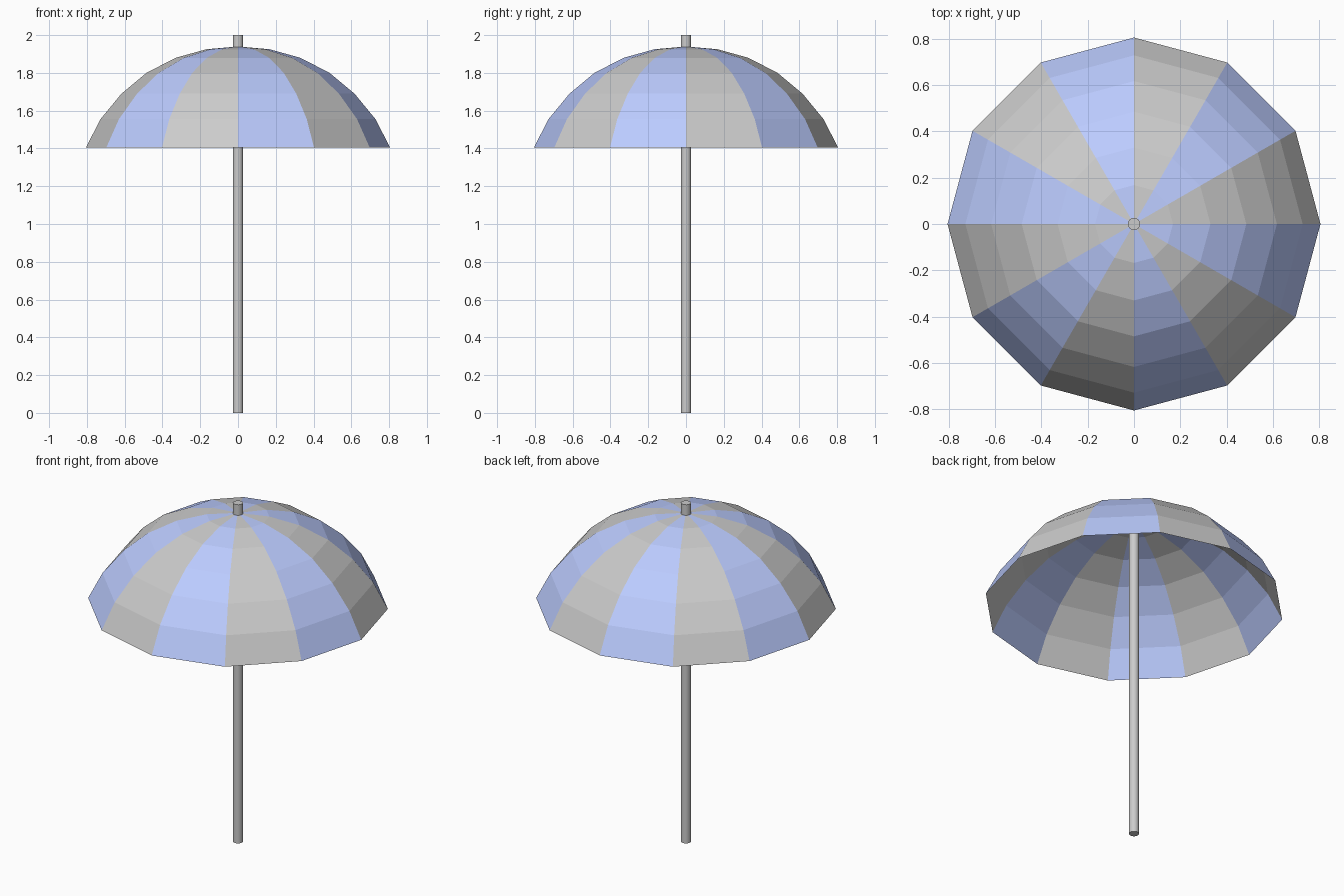
import bpy, bmesh, math

if "Cube" in bpy.data.objects:
    bpy.data.objects.remove(bpy.data.objects["Cube"])

SIDES = 12
# Canopy profile (radius, height) from below the apex to the rim
PROFILE = [(0.168, 1.925), (0.33, 1.88), (0.485, 1.80),
           (0.617, 1.69), (0.728, 1.555), (0.805, 1.405)]
APEX_Z = 1.94


def material(name, color):
    m = bpy.data.materials.new(name)
    m.diffuse_color = color
    m.use_nodes = True
    m.node_tree.nodes["Principled BSDF"].inputs["Base Color"].default_value = m.diffuse_color
    return m


# Canopy: single-sheet faceted dome with alternating panels
bm = bmesh.new()
apex = bm.verts.new((0, 0, APEX_Z))
rings = []
for r, z in PROFILE:
    rings.append([bm.verts.new((r * math.cos(math.tau * i / SIDES),
                                r * math.sin(math.tau * i / SIDES), z))
                  for i in range(SIDES)])
for i in range(SIDES):
    j = (i + 1) % SIDES
    panel = [bm.faces.new((apex, rings[0][i], rings[0][j]))]
    for a, b in zip(rings, rings[1:]):
        panel.append(bm.faces.new((a[i], b[i], b[j], a[j])))
    for f in panel:
        f.material_index = i % 2
mesh = bpy.data.meshes.new("canopy")
bm.to_mesh(mesh)
bm.free()
mesh.materials.append(material("canopy_grey", (0.8, 0.8, 0.8, 1)))
mesh.materials.append(material("canopy_blue", (0.5, 0.6, 1.0, 1)))
canopy = bpy.data.objects.new("canopy", mesh)
bpy.context.collection.objects.link(canopy)

# Pole: runs from the ground through the canopy tip
bpy.ops.mesh.primitive_cylinder_add(vertices=16, radius=0.027, depth=2.0,
                                    location=(0, 0, 1.0))
pole = bpy.context.object
pole.name = "pole"
bpy.ops.object.shade_smooth_by_angle(angle=math.radians(40))
